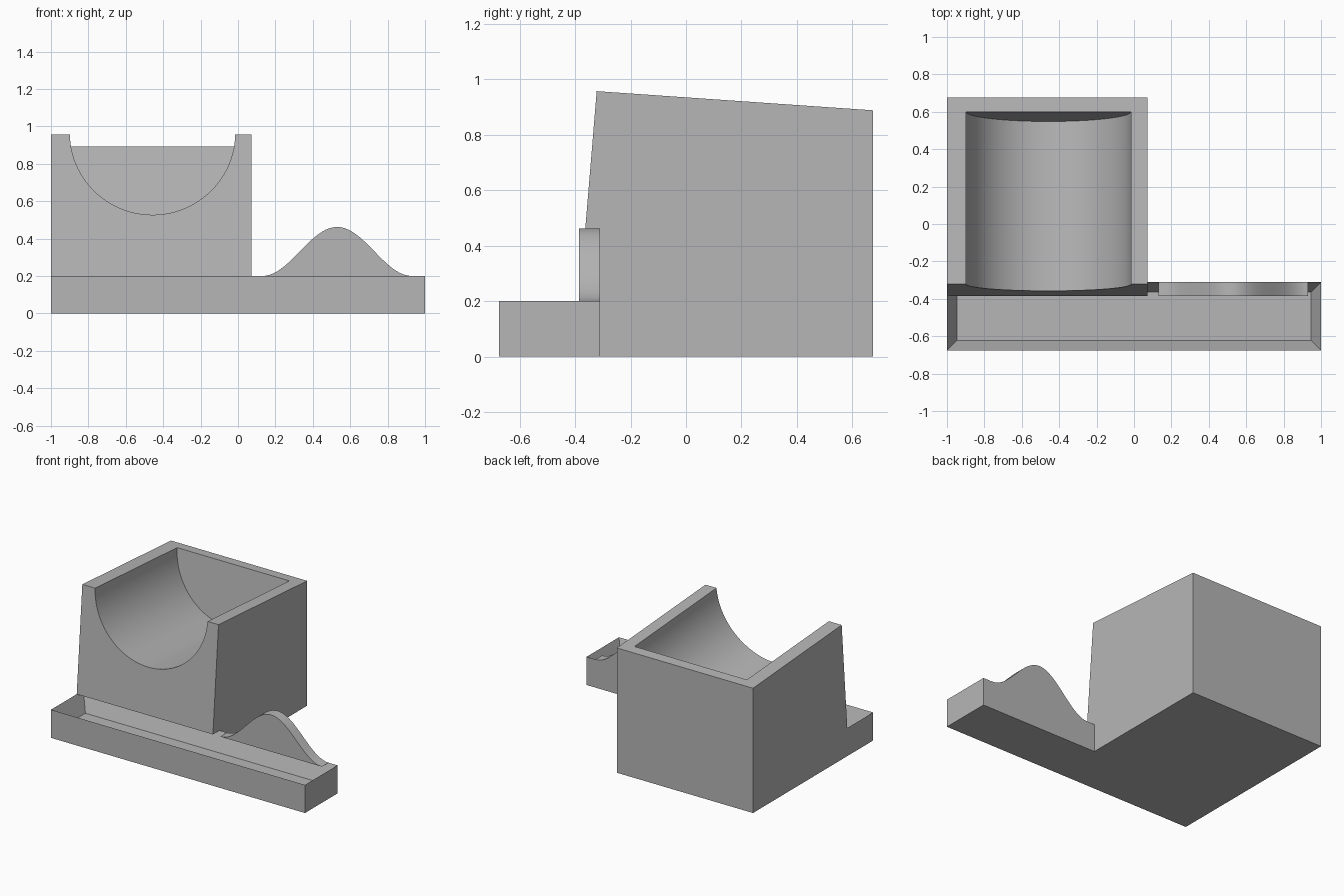
import bpy, bmesh, math

if "Cube" in bpy.data.objects:
    bpy.data.objects.remove(bpy.data.objects["Cube"], do_unlink=True)

GREY = (0.47, 0.47, 0.47, 1)
grey = bpy.data.materials.new("plain grey")
grey.use_nodes = True
grey.diffuse_color = GREY
grey.node_tree.nodes["Principled BSDF"].inputs["Base Color"].default_value = GREY

WALL = 0.075
BACK, STEP, FRONT = 0.675, -0.31, -0.675
TRAY_TOP = 0.2


def finish(name, bm):
    bmesh.ops.recalc_face_normals(bm, faces=bm.faces[:])
    mesh = bpy.data.meshes.new(name)
    bm.to_mesh(mesh)
    bm.free()
    mesh.materials.append(grey)
    obj = bpy.data.objects.new(name, mesh)
    bpy.context.collection.objects.link(obj)
    return obj


def loft(name, start, end):
    """Solid between two matching outlines."""
    bm = bmesh.new()
    a = [bm.verts.new(p) for p in start]
    b = [bm.verts.new(p) for p in end]
    bm.faces.new(a)
    bm.faces.new(b[::-1])
    for i in range(len(a)):
        j = (i + 1) % len(a)
        bm.faces.new((a[i], b[i], b[j], a[j]))
    return finish(name, bm)


def smooth(obj):
    bpy.ops.object.select_all(action='DESELECT')
    obj.select_set(True)
    bpy.context.view_layer.objects.active = obj
    bpy.ops.object.shade_smooth_by_angle(angle=math.radians(30))


def top_z(y):
    return 0.957 - 0.0693 * (y + 0.322)


# Holder block with sloping top and leaning front
side = [(STEP, 0), (BACK, 0), (BACK, top_z(BACK)), (-0.322, top_z(-0.322)),
        (STEP - WALL, TRAY_TOP), (STEP, TRAY_TOP)]
block = loft("holder_block", [(-1, y, z) for y, z in side],
             [(0.072, y, z) for y, z in side])

# Round trough running back from the front, parallel to the sloping top
CENTRE, RADIUS, SEGMENTS = -0.457, 0.4425, 48
arc = [math.pi * i / SEGMENTS for i in range(SEGMENTS + 1)]
section = [(CENTRE + RADIUS * math.cos(t), RADIUS * math.sin(t) - 0.01) for t in arc]
section += [(CENTRE - RADIUS, -0.2), (CENTRE + RADIUS, -0.2)]


def ring(y, lean):
    return [(x, y - lean * d, top_z(y - lean * d) - d) for x, d in section]


cutter = loft("trough_cutter", ring(-0.6, 0), ring(0.6, 0.12))
cutter.hide_render = True
cut = block.modifiers.new("trough", 'BOOLEAN')
cut.operation = 'DIFFERENCE'
cut.solver = 'EXACT'
cut.object = cutter
bpy.context.view_layer.objects.active = block
bpy.ops.object.modifier_apply(modifier=cut.name)
bpy.data.objects.remove(cutter, do_unlink=True)
smooth(block)

# Long open tray along the front
bm = bmesh.new()
bmesh.ops.create_cube(bm, size=1)
for v in bm.verts:
    v.co = (v.co.x * 2, FRONT if v.co.y < 0 else STEP, TRAY_TOP if v.co.z > 0 else 0)
bm.normal_update()
lid = max(bm.faces, key=lambda f: f.calc_center_median().z)
bmesh.ops.inset_region(bm, faces=[lid], thickness=WALL)
for v in lid.verts:
    v.co.z = 0.07
finish("tray", bm)

# Wave-shaped back rest rising from the tray's back wall
PEAK, HALF, STEPS = 0.53, 0.4, 40
wave = []
for i in range(STEPS + 1):
    u = 2 * i / STEPS - 1
    wave.append((PEAK + HALF * u, TRAY_TOP + 0.131 * (1 + math.cos(math.pi * u))))
rest = loft("wave_rest", [(x, STEP - WALL, z) for x, z in wave],
            [(x, STEP, z) for x, z in wave])
smooth(rest)
